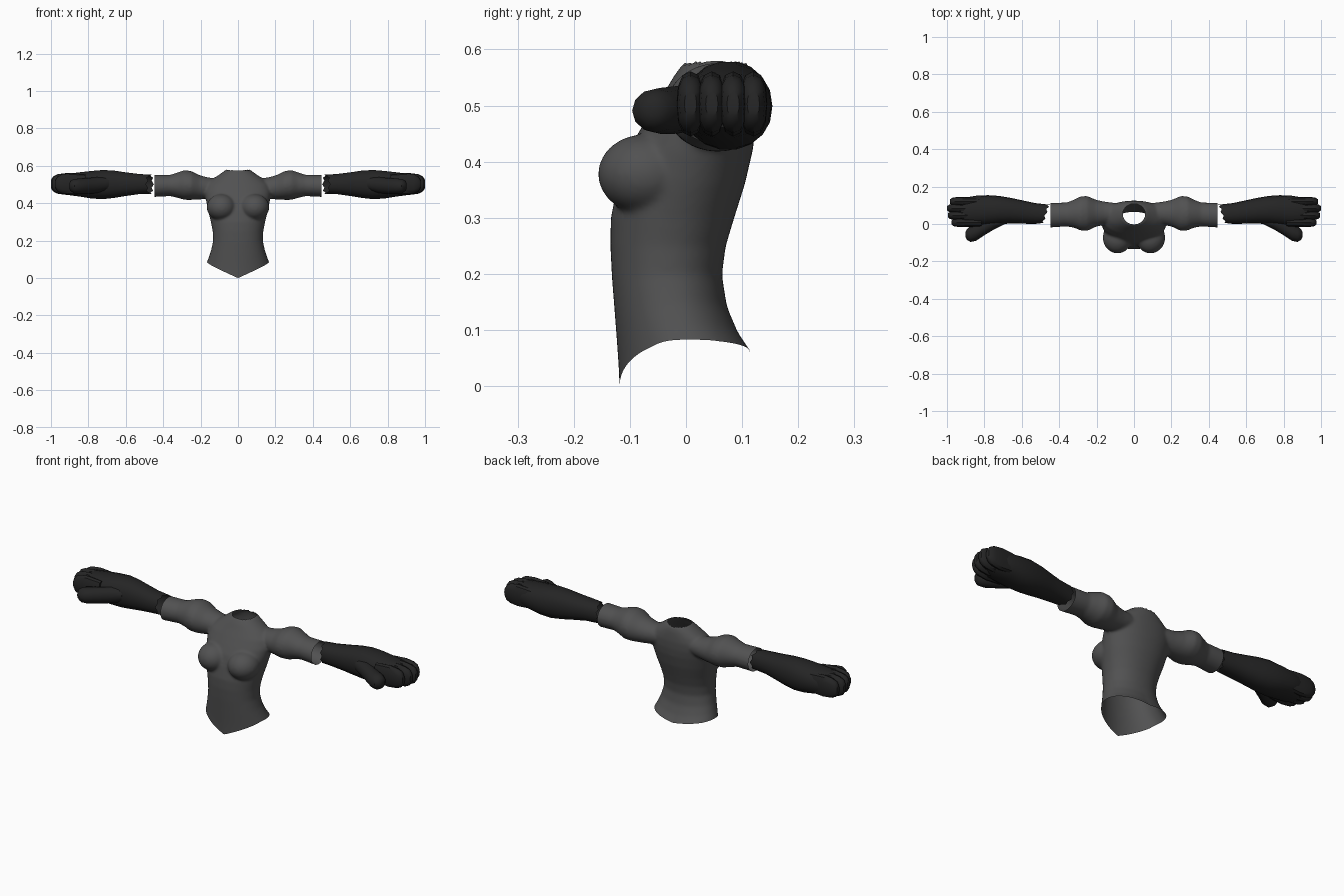
import bpy, bmesh, math
from mathutils import Vector

if "Cube" in bpy.data.objects:
    bpy.data.objects.remove(bpy.data.objects["Cube"])


def material(name, v):
    m = bpy.data.materials.new(name)
    m.diffuse_color = (v, v, v * 1.01, 1)
    m.use_nodes = True
    m.node_tree.nodes["Principled BSDF"].inputs["Base Color"].default_value = m.diffuse_color
    return m


cloth = material("grey cloth", 0.083)
leather = material("black leather", 0.018)


def power(v, e):
    return math.copysign(abs(v) ** e, v)


def loft(bm, rings, sides, axis="x", sign=1, start=True, end=True, e=1.0, cuff=None):
    """Skin superellipse rings. Ring: (pos, a0, a1, b0, b1)."""
    loops = []
    for k, (p, a0, a1, b0, b1) in enumerate(rings):
        loop = []
        for i in range(sides):
            t = 2 * math.pi * i / sides
            a = (a0 + a1) / 2 + (a1 - a0) / 2 * power(math.cos(t), e)
            b = (b0 + b1) / 2 + (b1 - b0) / 2 * power(math.sin(t), e)
            q = p + (cuff(i, t) if cuff and k == 0 else 0)
            loop.append(bm.verts.new((q * sign, a, b) if axis == "x" else (a, b, q)))
        loops.append(loop)
    for l0, l1 in zip(loops, loops[1:]):
        for i in range(sides):
            j = (i + 1) % sides
            bm.faces.new((l0[i], l0[j], l1[j], l1[i]))
    if start:
        bm.faces.new(loops[0][::-1])
    if end:
        bm.faces.new(loops[-1])


def make(name, bm, mat, angle):
    bmesh.ops.recalc_face_normals(bm, faces=bm.faces)
    me = bpy.data.meshes.new(name)
    bm.to_mesh(me)
    bm.free()
    ob = bpy.data.objects.new(name, me)
    bpy.context.collection.objects.link(ob)
    me.materials.append(mat)
    for p in me.polygons:
        p.use_smooth = True
    if angle:
        bpy.context.view_layer.objects.active = ob
        bpy.ops.object.select_all(action="DESELECT")
        ob.select_set(True)
        bpy.ops.object.shade_smooth_by_angle(angle=math.radians(angle))
    return ob


# --- Shirt: torso, bust and sleeves fused into one skin ---
bm = bmesh.new()
torso = [(.03, .182, -.118, .14), (.08, .168, -.118, .117), (.11, .157, -.121, .093),
         (.15, .144, -.126, .073), (.20, .133, -.132, .064), (.25, .135, -.135, .071),
         (.30, .145, -.134, .086), (.36, .16, -.122, .105), (.42, .172, -.103, .119),
         (.46, .178, -.08, .124), (.50, .168, -.055, .125), (.53, .135, -.035, .122),
         (.555, .098, -.02, .118), (.575, .07, -.005, .11), (.585, .05, .01, .10)]
loft(bm, [(z, -w, w, f, b) for z, w, f, b in torso], 48, axis="z", e=.93)
sleeve = [(.08, .01, .11, .44, .53), (.16, -.005, .12, .425, .538), (.205, -.015, .13, .42, .55),
          (.25, -.037, .15, .418, .572), (.285, -.035, .148, .418, .577),
          (.32, -.02, .13, .428, .566), (.36, -.013, .115, .438, .552), (.48, -.021, .112, .432, .552)]
for s in (1, -1):
    loft(bm, sleeve, 32, sign=s)
    ball = bmesh.ops.create_uvsphere(bm, u_segments=32, v_segments=20, radius=1)["verts"]
    for v in ball:
        v.co = Vector((v.co.x * .079 + s * .088, v.co.y * .084 - .073, v.co.z * .071 + .378))
raw = make("shirt_raw", bm, cloth, 0)
rm = raw.modifiers.new("fuse", "REMESH")
rm.mode = "VOXEL"
rm.voxel_size = .007
sm = raw.modifiers.new("soften", "SMOOTH")
sm.factor = .5
sm.iterations = 7
dg = bpy.context.evaluated_depsgraph_get()
bm = bmesh.new()
bm.from_mesh(raw.evaluated_get(dg).to_mesh())
bpy.data.objects.remove(raw)

# Open the cuffs and hem
for co, no in (((.447, 0, 0), (1, 0, 0)), ((-.447, 0, 0), (-1, 0, 0)), ((0, 0, .083), (0, 0, -1))):
    bmesh.ops.bisect_plane(bm, geom=bm.verts[:] + bm.edges[:] + bm.faces[:],
                           plane_co=co, plane_no=no, clear_outer=True)

# Open the oval neck and tidy its rim
NX, NY, CY = .06, .055, .053


def neck(v):
    return math.hypot(v.co.x / NX, (v.co.y - CY) / NY)


bmesh.ops.delete(bm, geom=[v for v in bm.verts if v.co.z > .5 and neck(v) < 1], context="VERTS")
for v in bm.verts:
    if v.is_boundary and v.co.z > .5 and abs(v.co.x) < .15:
        r = neck(v)
        v.co.x /= r
        v.co.y = CY + (v.co.y - CY) / r

# Pull the hem down to a point in front and slightly at the back
for v in bm.verts:
    fall = max(0, 1 - (v.co.z - .083) / .15) ** 1.5
    side = max(0, 1 - abs(v.co.x) / .168)
    v.co.z -= fall * (.083 * side ** .9 if v.co.y < 0 else .022 * side) * min(1, abs(v.co.y) / .06)
make("shirt", bm, cloth, 0)

# --- Gloves: forearm and palm, four fingers, thumb ---
forearm = [(.47, .005, .103, .45, .553), (.53, .0, .112, .448, .557), (.60, .002, .127, .438, .566),
           (.66, .002, .14, .428, .575), (.72, .0, .15, .421, .579), (.78, -.006, .154, .424, .574),
           (.84, -.01, .152, .434, .567), (.90, -.006, .142, .442, .56), (.95, .01, .12, .46, .54)]
thumb = [(.69, .0, .06, .47, .54), (.75, -.03, .05, .455, .54), (.80, -.06, .03, .45, .535),
         (.845, -.09, .005, .449, .532), (.875, -.096, -.012, .452, .53),
         (.895, -.083, -.03, .465, .52), (.902, -.065, -.045, .48, .505)]
fingers = [(.008, .975), (.046, .995), (.084, 1.0), (.12, .985)]


def ragged(i, t):
    return -.016 * math.cos(t) + (.007 if i % 2 else -.004)


for s, label in ((1, "left"), (-1, "right")):
    bm = bmesh.new()
    loft(bm, forearm, 18, sign=s, start=False, e=.9, cuff=ragged)
    make(label + "_glove", bm, leather, 40)
    bm = bmesh.new()
    loft(bm, thumb, 12, sign=s)
    make(label + "_glove_thumb", bm, leather, 40)
    bm = bmesh.new()
    for y, tip in fingers:
        rings = [(tip - d, y - w, y + w, .503 - h, .503 + h) for d, w, h in
                 ((.16, .022, .052), (.08, .025, .058), (.035, .024, .052), (.012, .02, .04), (0, .011, .022))]
        loft(bm, rings, 12, sign=s, e=.85)
    make(label + "_glove_fingers", bm, leather, 40)
